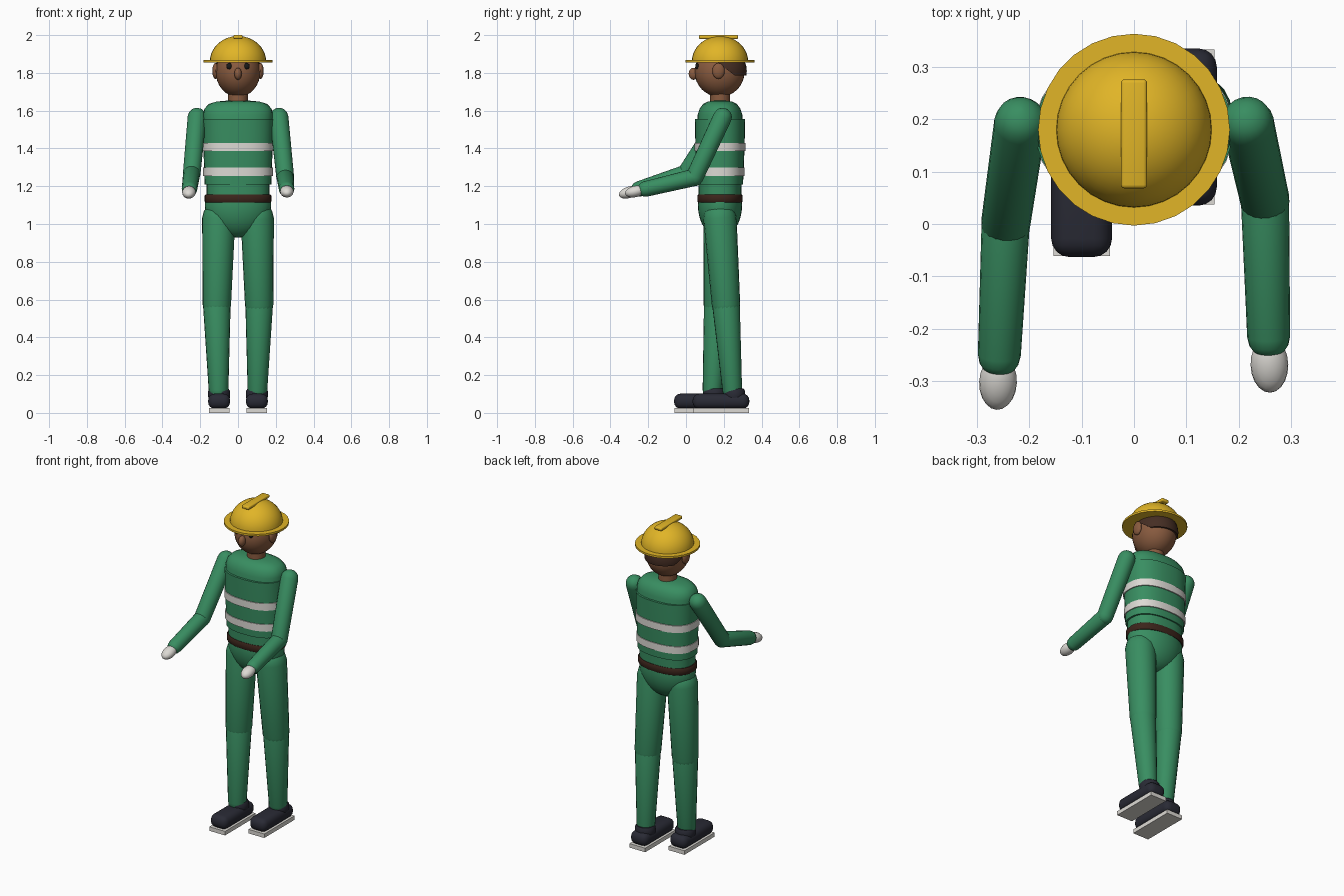
import bpy, bmesh, math
from mathutils import Matrix, Vector

if "Cube" in bpy.data.objects:
    bpy.data.objects.remove(bpy.data.objects["Cube"], do_unlink=True)


def material(name, rgb):
    m = bpy.data.materials.new(name)
    m.use_nodes = True
    m.diffuse_color = (*rgb, 1)
    m.node_tree.nodes["Principled BSDF"].inputs["Base Color"].default_value = (*rgb, 1)
    return m


GREEN = material("work green", (0.04, 0.27, 0.12))
YELLOW = material("helmet yellow", (0.75, 0.46, 0.02))
SKIN = material("skin brown", (0.25, 0.105, 0.05))
HAIR = material("hair brown", (0.06, 0.027, 0.017))
BELT = material("belt brown", (0.045, 0.018, 0.011))
SHOE = material("shoe black", (0.022, 0.023, 0.035))
WHITE = material("off white", (0.72, 0.7, 0.66))
EYE = material("eye black", (0.01, 0.01, 0.01))

CY = 0.18  # body axis in y


def finish(name, bm, mat, smooth=True, angle=40):
    bmesh.ops.recalc_face_normals(bm, faces=bm.faces)
    mesh = bpy.data.meshes.new(name)
    bm.to_mesh(mesh)
    bm.free()
    mesh.materials.append(mat)
    ob = bpy.data.objects.new(name, mesh)
    bpy.context.collection.objects.link(ob)
    if smooth:
        bpy.ops.object.select_all(action="DESELECT")
        ob.select_set(True)
        bpy.context.view_layer.objects.active = ob
        bpy.ops.object.shade_smooth_by_angle(angle=math.radians(angle))
    return ob


def loft(name, rings, mat, matrix=Matrix(), n=32, power=2.0):
    """Stack of superellipse rings (z, rx, ry) with closed ends."""
    bm = bmesh.new()
    loops = []
    for z, rx, ry in rings:
        loop = []
        for i in range(n):
            a = math.tau * i / n
            c, s = math.cos(a), math.sin(a)
            x = math.copysign(abs(c) ** (2 / power), c) * rx
            y = math.copysign(abs(s) ** (2 / power), s) * ry
            loop.append(bm.verts.new(matrix @ Vector((x, y, z))))
        loops.append(loop)
    for lo, hi in zip(loops, loops[1:]):
        for i in range(n):
            j = (i + 1) % n
            bm.faces.new((lo[i], lo[j], hi[j], hi[i]))
    bm.faces.new(loops[0][::-1])
    bm.faces.new(loops[-1])
    return finish(name, bm, mat)


def limb(name, a, b, ra, rb, mat):
    """Tapered capsule from a to b."""
    a, b = Vector(a), Vector(b)
    d = b - a
    steps = [math.radians(t) for t in (4, 25, 45, 65, 90)]
    rings = [(-ra * math.cos(t), ra * math.sin(t)) for t in steps]
    rings += [(d.length + rb * math.cos(t), rb * math.sin(t)) for t in reversed(steps)]
    m = Matrix.Translation(a) @ d.to_track_quat("Z", "Y").to_matrix().to_4x4()
    return loft(name, [(z, r, r) for z, r in rings], mat, m, n=20)


def ellipsoid(name, loc, radii, mat, rot=Matrix(), cuts=(), seg=24):
    """Scaled sphere; cuts are (point, normal) planes whose outer side is removed."""
    bm = bmesh.new()
    m = Matrix.Translation(loc) @ rot @ Matrix.Diagonal((*radii, 1))
    bmesh.ops.create_uvsphere(bm, u_segments=seg, v_segments=seg // 2, radius=1, matrix=m)
    for co, no in cuts:
        geom = bm.verts[:] + bm.edges[:] + bm.faces[:]
        cut = bmesh.ops.bisect_plane(bm, geom=geom, plane_co=co, plane_no=no, clear_outer=True)
        edges = [e for e in cut["geom_cut"] if isinstance(e, bmesh.types.BMEdge)]
        bmesh.ops.contextual_create(bm, geom=edges)
    return finish(name, bm, mat)


def box(name, loc, size, mat, bevel=0, segments=3):
    bm = bmesh.new()
    m = Matrix.Translation(loc) @ Matrix.Diagonal((*size, 1))
    bmesh.ops.create_cube(bm, size=1, matrix=m)
    if bevel:
        bmesh.ops.bevel(bm, geom=bm.edges[:], offset=bevel, segments=segments,
                        profile=0.5, affect="EDGES")
    return finish(name, bm, mat, bool(bevel), 35)


axis = Matrix.Translation((0, CY, 0))

# Torso and pelvis
loft("torso", [(1.12, .165, .113), (1.3, .168, .115), (1.5, .18, .122), (1.58, .185, .118),
               (1.61, .178, .108), (1.635, .155, .09), (1.648, .115, .065), (1.653, .06, .035)],
     GREEN, axis, power=2.4)
loft("vest", [(1.21, .177, .122), (1.4, .183, .13), (1.555, .187, .133)], GREEN, axis, power=2.4)
for label, z, rx, ry in (("lower", 1.276, .184, .13), ("upper", 1.408, .188, .136)):
    loft(label + "_vest_stripe", [(z - .022, rx, ry), (z + .022, rx, ry)], WHITE, axis, power=2.4)
loft("belt", [(1.114, .172, .116), (1.12, .177, .12), (1.15, .177, .12), (1.156, .172, .116)],
     BELT, axis, power=2.3)
ellipsoid("pelvis", (0, CY, 1.1), (.176, .117, .172), GREEN, seg=32)

# Neck and head
loft("neck", [(1.62, .052, .052), (1.72, .052, .052)], SKIN, axis, n=24)
ellipsoid("head", (0, .178, 1.805), (.118, .132, .132), SKIN, seg=32)
ellipsoid("nose", (0, .04, 1.795), (.02, .026, .032), SKIN, seg=16)
ellipsoid("hair", (0, .19, 1.81), (.123, .132, .125), HAIR, seg=32,
          cuts=(((0, .2, 1.785), (0, 0, -1)), ((0, .2, 1.83), (0, -.6, -.8))))

# Hard hat
dome = [(1.86 + .135 * math.sin(t), .149 * math.cos(t), .149 * math.cos(t))
        for t in [math.radians(86 * i / 10) for i in range(11)]]
loft("helmet_dome", dome, YELLOW, axis)
loft("helmet_brim", [(1.856, .183, .183), (1.868, .183, .183)], YELLOW, axis, n=28)
box("helmet_ridge", (0, .172, 1.99), (.05, .208, .02), YELLOW, .007)

# Paired parts: side, elbow, wrist, knee y, ankle y, shoe centre y
poses = (
    ("right", -1, (-.245, .0, 1.268), (-.257, -.25, 1.185), .168, .14, .087),
    ("left", 1, (.25, .045, 1.247), (.257, -.215, 1.185), .212, .245, .185),
)
for side, s, elbow, wrist, knee_y, ankle_y, shoe_y in poses:
    ellipsoid(side + "_ear", (s * .119, .172, 1.81), (.017, .033, .042), SKIN, seg=16)
    ellipsoid(side + "_eye", (s * .047, .058, 1.836), (.014, .009, .017), EYE, seg=16)

    # Arm and hand
    limb(side + "_upper_arm", (s * .217, .193, 1.565), elbow, .05, .047, GREEN)
    limb(side + "_forearm", elbow, wrist, .046, .041, GREEN)
    reach = (Vector(wrist) - Vector(elbow)).normalized()
    turn = reach.to_track_quat("Y", "Z").to_matrix().to_4x4()
    ellipsoid(side + "_hand", Vector(wrist) + reach * .055, (.036, .055, .03), WHITE, turn, seg=20)

    # Leg
    knee = (s * .112, knee_y, .57)
    ankle = (s * .103, ankle_y, .12)
    limb(side + "_thigh", (s * .102, CY, 1.03), knee, .088, .075, GREEN)
    limb(side + "_shin", knee, ankle, .073, .052, GREEN)

    # Shoe
    loft(side + "_shoe_collar", [(.06, .05, .05), (.085, .058, .058), (.115, .058, .058),
                                 (.128, .05, .05)],
         SHOE, Matrix.Translation((s * .1, ankle_y + .01, 0)), n=24)
    box(side + "_shoe", (s * .1, shoe_y, .062), (.116, .3, .08), SHOE, .035, 4)
    box(side + "_sole", (s * .1, shoe_y, .0125), (.108, .296, .025), WHITE)
